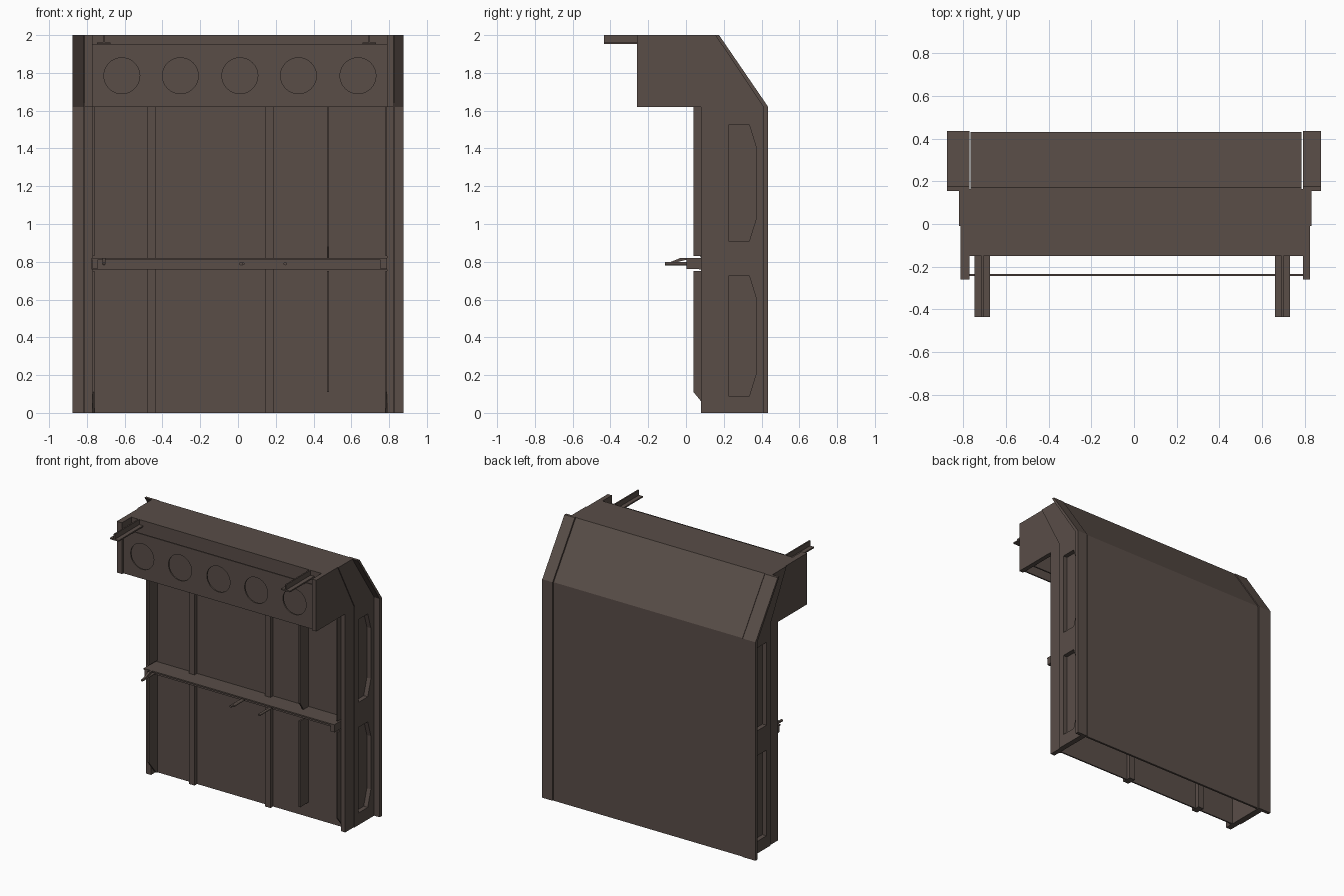
import bpy, bmesh, math
from mathutils import Vector

if "Cube" in bpy.data.objects:
    bpy.data.objects.remove(bpy.data.objects["Cube"])

mat = bpy.data.materials.new("dark_brown_steel")
mat.diffuse_color = (0.1, 0.075, 0.064, 1)
mat.use_nodes = True
mat.node_tree.nodes["Principled BSDF"].inputs["Base Color"].default_value = mat.diffuse_color


def finish(bm, name):
    bmesh.ops.recalc_face_normals(bm, faces=bm.faces)
    me = bpy.data.meshes.new(name)
    bm.to_mesh(me)
    bm.free()
    me.materials.append(mat)
    ob = bpy.data.objects.new(name, me)
    bpy.context.collection.objects.link(ob)
    return ob


def prism(name, x0, x1, pts):
    """Extrude a (y, z) outline from x0 to x1."""
    bm = bmesh.new()
    f = bm.faces.new([bm.verts.new((x0, y, z)) for y, z in pts])
    r = bmesh.ops.extrude_face_region(bm, geom=[f])
    moved = [v for v in r["geom"] if isinstance(v, bmesh.types.BMVert)]
    bmesh.ops.translate(bm, verts=moved, vec=Vector((x1 - x0, 0, 0)))
    return finish(bm, name)


def box(name, x0, x1, y0, y1, z0, z1):
    return prism(name, x0, x1, [(y0, z0), (y1, z0), (y1, z1), (y0, z1)])


def rod(name, x, y0, y1, z, r, sides):
    """Round bar running along y."""
    bm = bmesh.new()
    bmesh.ops.create_cone(bm, cap_ends=True, segments=sides, radius1=r, radius2=r, depth=y1 - y0)
    for v in bm.verts:
        a, b, c = v.co
        v.co = Vector((x + a, (y0 + y1) / 2 + c, z + b))
    return finish(bm, name)


def cut(ob, cutters):
    for c in cutters:
        m = ob.modifiers.new("cut", "BOOLEAN")
        m.operation, m.solver, m.object = "DIFFERENCE", "EXACT", c
        bpy.context.view_layer.objects.active = ob
        bpy.ops.object.modifier_apply(modifier=m.name)
        bpy.data.objects.remove(c)


def holed_panel(name, x0, x1, y0, y1, z0, z1, holes, hz, r, sides=40):
    """Plate facing -y with a row of round holes, built from arc-edged cells."""
    bm = bmesh.new()
    cuts = [x0] + [(a + b) / 2 for a, b in zip(holes, holes[1:])] + [x1]
    for hx, a, b in zip(holes, cuts, cuts[1:]):
        corners = [math.atan2(z - hz, x - hx) for x in (a, b) for z in (z0, z1)]
        angles = sorted(corners + [math.tau * i / sides - math.pi + .01 for i in range(sides)])
        rim, edge = [], []
        for t in angles:
            c, s = math.cos(t), math.sin(t)
            d = min(((b if c > 0 else a) - hx) / c, ((z1 if s > 0 else z0) - hz) / s)
            rim.append(bm.verts.new((hx + r * c, y0, hz + r * s)))
            edge.append(bm.verts.new((hx + d * c, y0, hz + d * s)))
        for i in range(len(angles)):
            bm.faces.new((rim[i - 1], rim[i], edge[i], edge[i - 1]))
    bmesh.ops.remove_doubles(bm, verts=bm.verts, dist=1e-5)
    r = bmesh.ops.extrude_face_region(bm, geom=list(bm.faces))
    moved = [v for v in r["geom"] if isinstance(v, bmesh.types.BMVert)]
    bmesh.ops.translate(bm, verts=moved, vec=Vector((0, y1 - y0, 0)))
    return finish(bm, name)


# Side frames: post with head bracket, pocketed web, wide back flange
post = [(-.26, 2), (-.26, 1.62), (.08, 1.62), (.08, 0), (.18, 0), (.18, 1.64), (-.01, 2)]
web = [(.18, 0), (.41, 0), (.41, 1.62), (.155, 2), (-.01, 2), (.18, 1.64)]
flange = [(.41, 0), (.435, 0), (.435, 1.62), (.175, 2), (.155, 2), (.41, 1.62)]
for side, inner, outer, edge in (("left", -.77, -.818, -.875), ("right", .79, .83, .875)):
    s = 1 if outer > 0 else -1
    prism(side + "_post", inner, outer - s * .006, post)
    w = prism(side + "_web", inner, outer, web)
    pockets = []
    for z0, z1 in ((.09, .725), (.91, 1.525)):
        outline = [(.225, z0), (.335, z0), (.372, z0 + .12), (.372, z1 - .12), (.335, z1), (.225, z1)]
        pockets.append(prism("pocket_cutter", outer - s * .033, outer + s * .05, outline))
    cut(w, pockets)
    prism(side + "_back_flange", inner, edge, flange)
    # thin edge strips with a chamfered foot, split at the shelf
    prism(side + "_strip_lower", inner, inner - s * .01,
          [(.145, 0), (.13, 0), (.04, .11), (.04, .75), (.145, .75)])
    box(side + "_strip_upper", inner, inner - s * .01, .04, .145, .83, 1.62)

# Back panel and inner wall between the frames
prism("back_panel", -.765, .785,
      [(.415, 0), (.43, 0), (.43, 1.62), (.17, 2), (.155, 2), (.415, 1.62)])
prism("inner_wall", -.77, .79,
      [(.14, 0), (.15, 0), (.15, 1.64), (-.02, 1.99), (-.03, 1.99), (.14, 1.64)])

# Head: roof, rear apron and front panel with five round openings
box("roof_plate", -.77, .79, -.15, .165, 1.985, 2)
box("head_apron", -.77, .79, -.15, -.14, 1.62, 1.99)
holed_panel("front_panel", -.77, .79, -.244, -.234, 1.62, 1.95,
            (-.615, -.305, .01, .32, .635), 1.785, .095)

# Inverted-T rails sticking out at the top
for i, x in enumerate((-.71, .695)):
    box(f"rail_foot_{i}", x - .036, x + .036, -.435, -.145, 1.952, 1.962)
    box(f"rail_web_{i}", x - .005, x + .005, -.435, -.145, 1.96, 2)

# Vertical ribs through the wall, and the off-centre fin
for i, x in enumerate((-.457, .167)):
    box(f"wall_rib_{i}", x - .023, x + .023, .11, .18, 0, 1.64)
box("fin_lower", .47, .482, .04, .145, .11, .75)
prism("fin_upper", .47, .482, [(.04, .88), (.08, .82), (.145, .82), (.145, 1.62), (.04, 1.62)])

# Angle-section shelf with end blocks and pegs
prism("shelf_angle", -.775, .79,
      [(0, .81), (.07, .81), (.07, .76), (.08, .76), (.08, .81), (.145, .81), (.145, .82), (0, .82)])
for i, (a, b) in enumerate(((-.77, -.745), (.755, .79))):
    box(f"shelf_end_{i}", a, b, .003, .085, .762, .815)
for i, (x, y) in enumerate(((-.71, -.11), (.015, -.11), (.025, -.09), (.25, -.11))):
    rod(f"peg_{i}", x, y, .075, .79, .009, 12)
prism("peg_lever", -.718, -.702, [(-.115, .785), (-.1, .785), (0, .81), (0, .82), (-.03, .82)])
